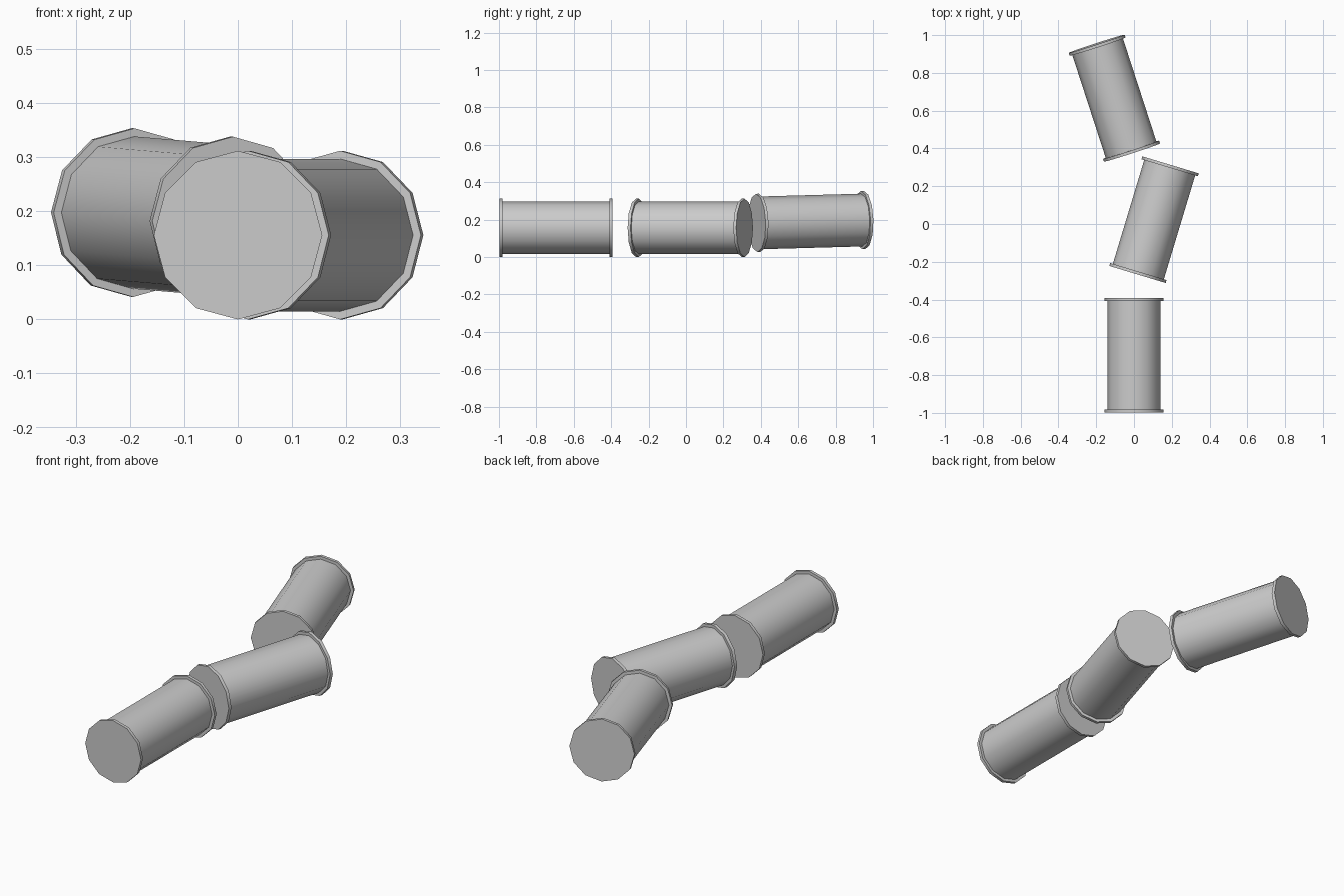
import bpy, bmesh, math
from mathutils import Vector, Matrix

if "Cube" in bpy.data.objects:
    bpy.data.objects.remove(bpy.data.objects["Cube"])

SIDES = 12
R_RIM, R_BODY, RIM, LENGTH = 0.156, 0.141, 0.016, 0.606


def barrel(name, center, yaw, pitch):
    """Closed drum with a thin raised rim at each end, lying along y."""
    h = LENGTH / 2
    profile = [(R_RIM, -h), (R_RIM, -h + RIM), (R_BODY, -h + RIM),
               (R_BODY, h - RIM), (R_RIM, h - RIM), (R_RIM, h)]
    bm = bmesh.new()
    rings = []
    for r, y in profile:
        ring = []
        for i in range(SIDES):
            a = 2 * math.pi * i / SIDES
            ring.append(bm.verts.new((r * math.cos(a), y, r * math.sin(a))))
        rings.append(ring)
    for a, b in zip(rings, rings[1:]):
        for i in range(SIDES):
            j = (i + 1) % SIDES
            bm.faces.new((a[i], a[j], b[j], b[i]))
    # flat end caps
    bm.faces.new(rings[0])
    bm.faces.new(rings[-1])
    bmesh.ops.recalc_face_normals(bm, faces=bm.faces)
    mesh = bpy.data.meshes.new(name)
    bm.to_mesh(mesh)
    bm.free()
    obj = bpy.data.objects.new(name, mesh)
    bpy.context.collection.objects.link(obj)
    obj.matrix_world = (Matrix.Translation(Vector(center))
                        @ Matrix.Rotation(math.radians(yaw), 4, 'Z')
                        @ Matrix.Rotation(math.radians(pitch), 4, 'X'))
    # smooth walls, sharp rims
    bpy.ops.object.select_all(action='DESELECT')
    obj.select_set(True)
    bpy.context.view_layer.objects.active = obj
    bpy.ops.object.shade_smooth_by_angle(angle=math.radians(40))


# three drums in a zigzag row, the last slightly raised and tipped
barrel("front_barrel", (0.0, -0.695, 0.156), 0, 0)
barrel("middle_barrel", (0.106, 0.023, 0.156), -16.8, 0)
barrel("rear_barrel", (-0.104, 0.666, 0.190), 18.0, 1.5)
